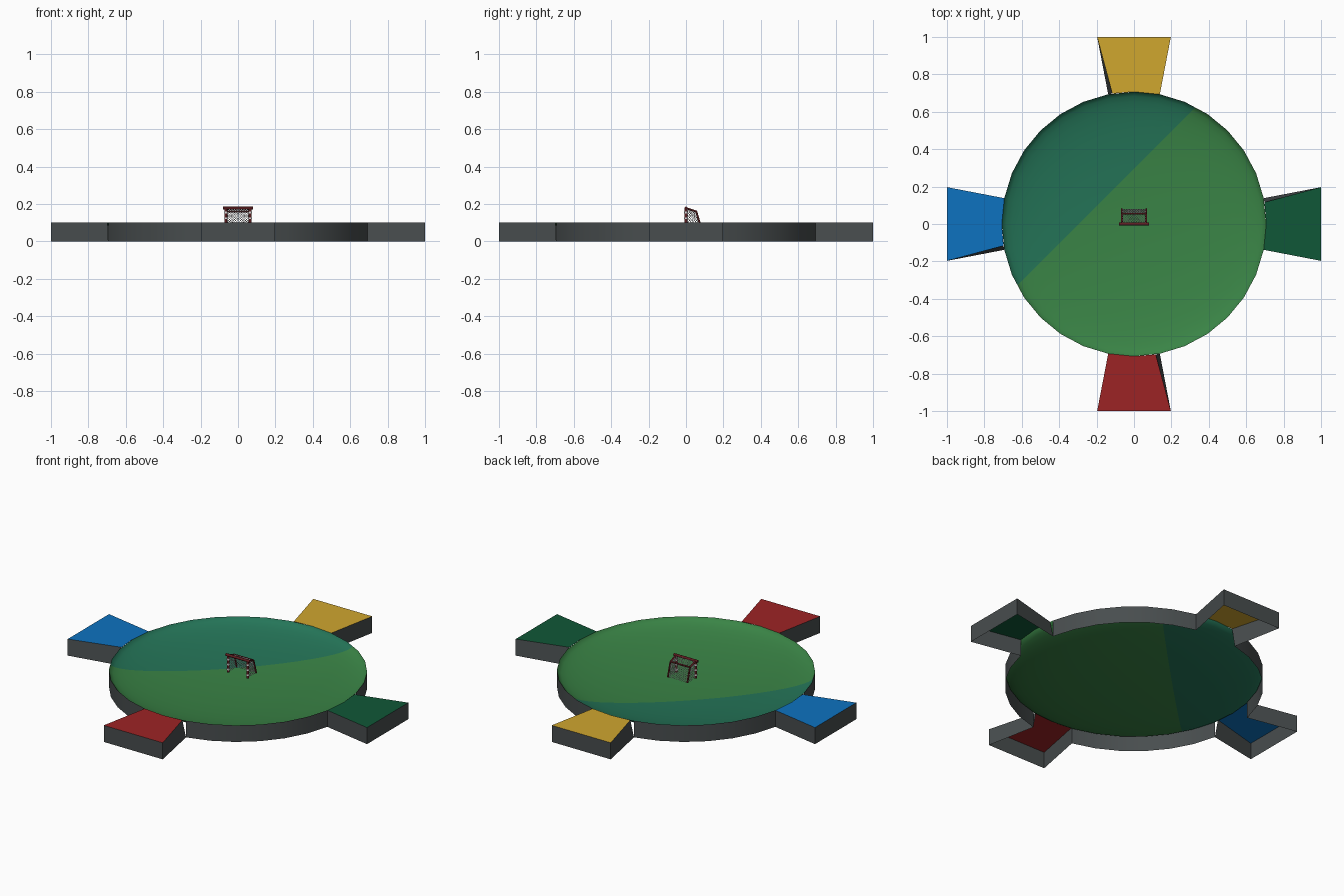
import bpy, bmesh, math
from mathutils import Vector, Matrix

if "Cube" in bpy.data.objects:
    bpy.data.objects.remove(bpy.data.objects["Cube"])

R, H, SEG = 0.707, 0.10, 32
STEP = 2 * math.pi / SEG


def mat(name, r, g, b):
    m = bpy.data.materials.new(name)
    m.diffuse_color = (r, g, b, 1)
    m.use_nodes = True
    m.node_tree.nodes["Principled BSDF"].inputs["Base Color"].default_value = m.diffuse_color
    return m


GREY = mat("dark_grey", .065, .075, .077)
GRASS = mat("grass_green", .042, .231, .061)
TEAL = mat("teal_green", .018, .178, .098)
YELLOW = mat("yellow", .63, .385, .028)
BLUE = mat("blue", .004, .17, .53)
DEEP = mat("deep_green", .005, .095, .038)
RED = mat("red", .335, .017, .018)
MAROON = mat("maroon", .11, .012, .014)
WHITE = mat("white", .75, .75, .75)


def finish(bm, name, mats, smooth=None):
    me = bpy.data.meshes.new(name)
    bm.to_mesh(me)
    bm.free()
    ob = bpy.data.objects.new(name, me)
    bpy.context.collection.objects.link(ob)
    for m in mats:
        me.materials.append(m)
    if smooth:
        bpy.ops.object.select_all(action='DESELECT')
        ob.select_set(True)
        bpy.context.view_layer.objects.active = ob
        bpy.ops.object.shade_smooth_by_angle(angle=math.radians(smooth))
    return ob


def ring_point(i, z, r=R):
    return Vector((r * math.cos(i * STEP), r * math.sin(i * STEP), z))


# shallow bowl pitch: flattened half ellipsoid, cut along a diagonal line for the two greens
DEPTH = 0.085
bm = bmesh.new()
rings = []
for k in range(12):
    a = k / 12 * math.pi / 2
    rings.append([bm.verts.new(ring_point(i, H - DEPTH * math.sin(a), R * math.cos(a)))
                  for i in range(SEG)])
centre = bm.verts.new((0, 0, H - DEPTH))
for a, b in zip(rings, rings[1:]):
    for i in range(SEG):
        j = (i + 1) % SEG
        bm.faces.new((a[i], a[j], b[j], b[i]))
for i in range(SEG):
    bm.faces.new((rings[-1][i], rings[-1][(i + 1) % SEG], centre))
bmesh.ops.bisect_plane(bm, geom=bm.verts[:] + bm.edges[:] + bm.faces[:],
                       plane_co=(0, 0.295, 0), plane_no=(-1, 1, 0))
for f in bm.faces:
    c = f.calc_center_median()
    f.material_index = 1 if c.y - c.x > 0.295 else 0
finish(bm, "pitch_bowl", [GRASS, TEAL], 60)

# outer wall, open where the four bays join
bm = bmesh.new()
for i in range(SEG):
    if i % 8 in (0, 7):
        continue
    bm.faces.new([bm.verts.new(p) for p in (
        ring_point(i, 0), ring_point(i + 1, 0), ring_point(i + 1, H), ring_point(i, H))])
bmesh.ops.remove_doubles(bm, verts=bm.verts, dist=1e-5)
finish(bm, "pitch_wall", [GREY], 40)

# four flared bays: coloured top and grey walls, one side wall leaning in
for turn, (name, m) in enumerate((("green_bay", DEEP), ("yellow_bay", YELLOW),
                                  ("blue_bay", BLUE), ("red_bay", RED))):
    bm = bmesh.new()
    lo = [ring_point(-1, 0), Vector((1, -.197, 0)), Vector((1, .197, 0)), ring_point(1, 0)]
    hi = [ring_point(-1, H), Vector((1, -.197, H)), Vector((1, .197, H)), ring_point(.84, H)]
    lo = [bm.verts.new(p) for p in lo]
    hi = [bm.verts.new(p) for p in hi]
    for i in range(3):
        bm.faces.new((lo[i], lo[i + 1], hi[i + 1], hi[i])).material_index = 1
    bm.faces.new(hi + [bm.verts.new(ring_point(0, H))])
    bmesh.ops.rotate(bm, verts=bm.verts, matrix=Matrix.Rotation(turn * math.pi / 2, 3, 'Z'))
    finish(bm, name, [m, GREY])


def stick(bm, a, b, r, sides=8, index=0):
    a, b = Vector(a), Vector(b)
    d = b - a
    M = Matrix.Translation((a + b) / 2) @ d.to_track_quat('Z', 'Y').to_matrix().to_4x4()
    old = set(bm.faces)
    bmesh.ops.create_cone(bm, cap_ends=True, segments=sides, radius1=r, radius2=r,
                          depth=d.length, matrix=M)
    for f in bm.faces:
        if f not in old:
            f.material_index = index


# goal frame: front posts with white bands, crossbar, sloping rear frame
W, Z0, ZT = 0.065, 0.075, 0.178
BACK_TOP, BACK_LOW = (.055, .16), (.08, Z0)
bm = bmesh.new()
stick(bm, (-.08, 0, ZT), (.08, 0, ZT), .008)
for s in (-W, W):
    stick(bm, (s, 0, Z0), (s, 0, ZT), .008)
    for z in (.09, .12, .15):
        stick(bm, (s, 0, z), (s, 0, z + .009), .0095, index=1)
    stick(bm, (s, 0, ZT), (s, *BACK_TOP), .005)
    stick(bm, (s, *BACK_TOP), (s, *BACK_LOW), .005)
stick(bm, (-W, *BACK_TOP), (W, *BACK_TOP), .005)
finish(bm, "goal_frame", [MAROON, WHITE], 50)

# diamond net on each panel of the goal
bm = bmesh.new()


def net(p00, p10, p11, p01, nu, nv):
    p00, p10, p11, p01 = map(Vector, (p00, p10, p11, p01))

    def at(u, v):
        u, v = u / nu, v / nv
        return p00.lerp(p10, u).lerp(p01.lerp(p11, u), v)

    for k in range(1, nu + nv):
        u0, u1 = max(0, k - nv), min(nu, k)
        for flip in (False, True):
            ends = [at(nu - u if flip else u, k - u) for u in (u0, u1)]
            stick(bm, *ends, .0011, 4)


net((-W, *BACK_LOW), (W, *BACK_LOW), (W, *BACK_TOP), (-W, *BACK_TOP), 10, 7)
net((-W, *BACK_TOP), (W, *BACK_TOP), (W, 0, ZT), (-W, 0, ZT), 10, 4)
for s in (-W, W):
    net((s, 0, Z0), (s, *BACK_LOW), (s, *BACK_TOP), (s, 0, ZT), 6, 7)
finish(bm, "goal_net", [WHITE])
